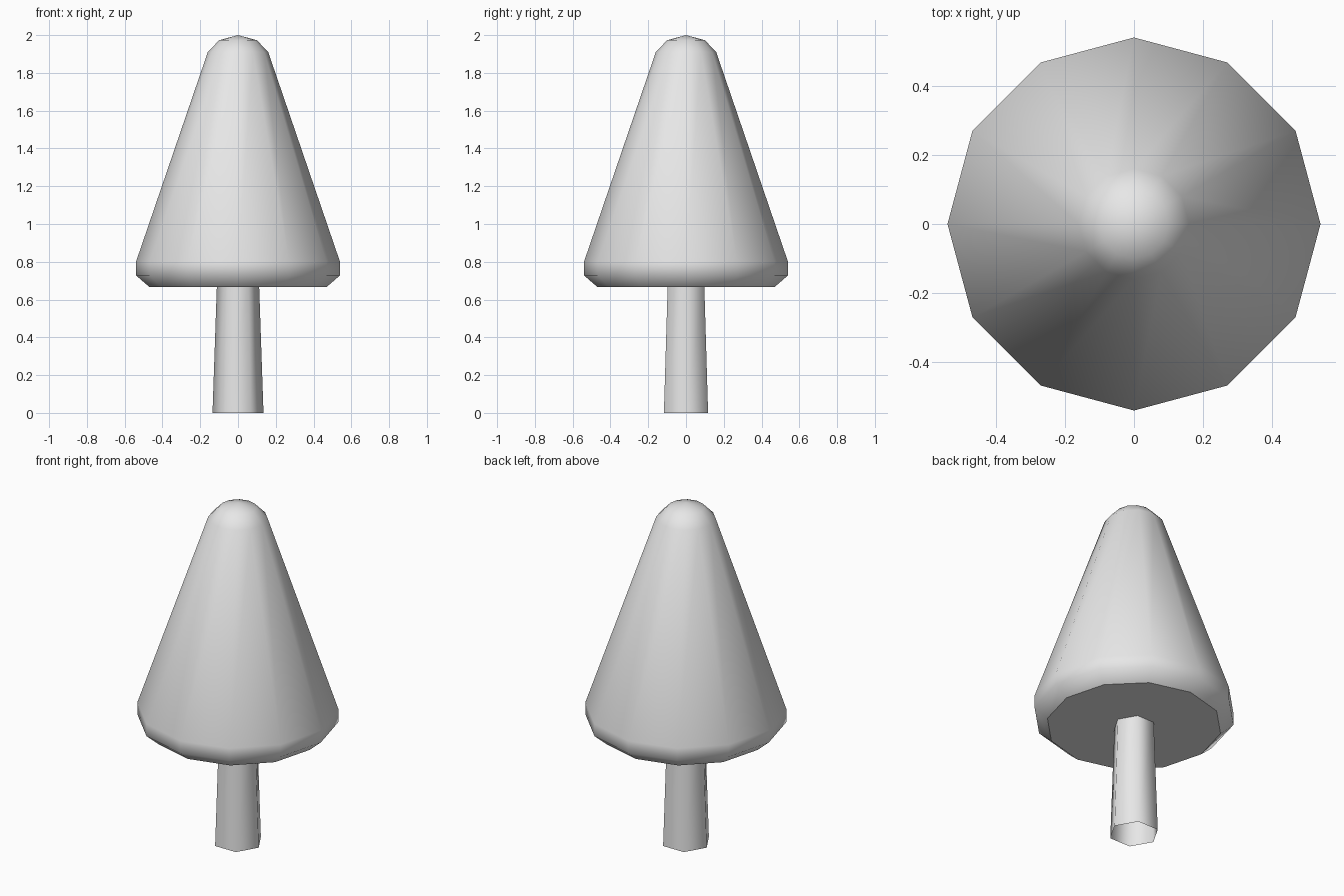
import bpy
import bmesh
from math import cos, sin, tau

cube = bpy.data.objects.get("Cube")
if cube:
    bpy.data.objects.remove(cube, do_unlink=True)

# Single plain grey
grey = bpy.data.materials.new("plain_grey")
grey.use_nodes = True
grey.diffuse_color = (0.8, 0.8, 0.8, 1)
grey.node_tree.nodes["Principled BSDF"].inputs["Base Color"].default_value = (0.8, 0.8, 0.8, 1)


def lathe(name, profile, sides, tip=None, capped=False):
    """Stack polygon rings up z, with an optional pointed tip and flat base."""
    bm = bmesh.new()
    rings = [[bm.verts.new((r * cos(tau * i / sides), r * sin(tau * i / sides), z))
              for i in range(sides)] for r, z in profile]
    for low, high in zip(rings, rings[1:]):
        for i in range(sides):
            j = (i + 1) % sides
            bm.faces.new((low[i], low[j], high[j], high[i]))
    if tip is not None:
        apex = bm.verts.new((0, 0, tip))
        for i in range(sides):
            bm.faces.new((rings[-1][i], rings[-1][(i + 1) % sides], apex))
    for face in bm.faces:
        face.smooth = True
    if capped:
        base = bm.faces.new(rings[0][::-1])
        for edge in base.edges:
            edge.smooth = False
    mesh = bpy.data.meshes.new(name)
    bm.to_mesh(mesh)
    bm.free()
    mesh.materials.append(grey)
    obj = bpy.data.objects.new(name, mesh)
    bpy.context.collection.objects.link(obj)
    return obj


# Tapered six-sided trunk, open underneath
lathe("trunk", [(0.135, 0), (0.112, 0.67)], 6)

# Twelve-sided cone canopy with a bevelled rim and rounded tip
lathe("canopy", [(0.47, 0.667), (0.54, 0.728), (0.54, 0.80),
                 (0.16, 1.91), (0.10, 1.973)], 12, tip=2.0, capped=True)
